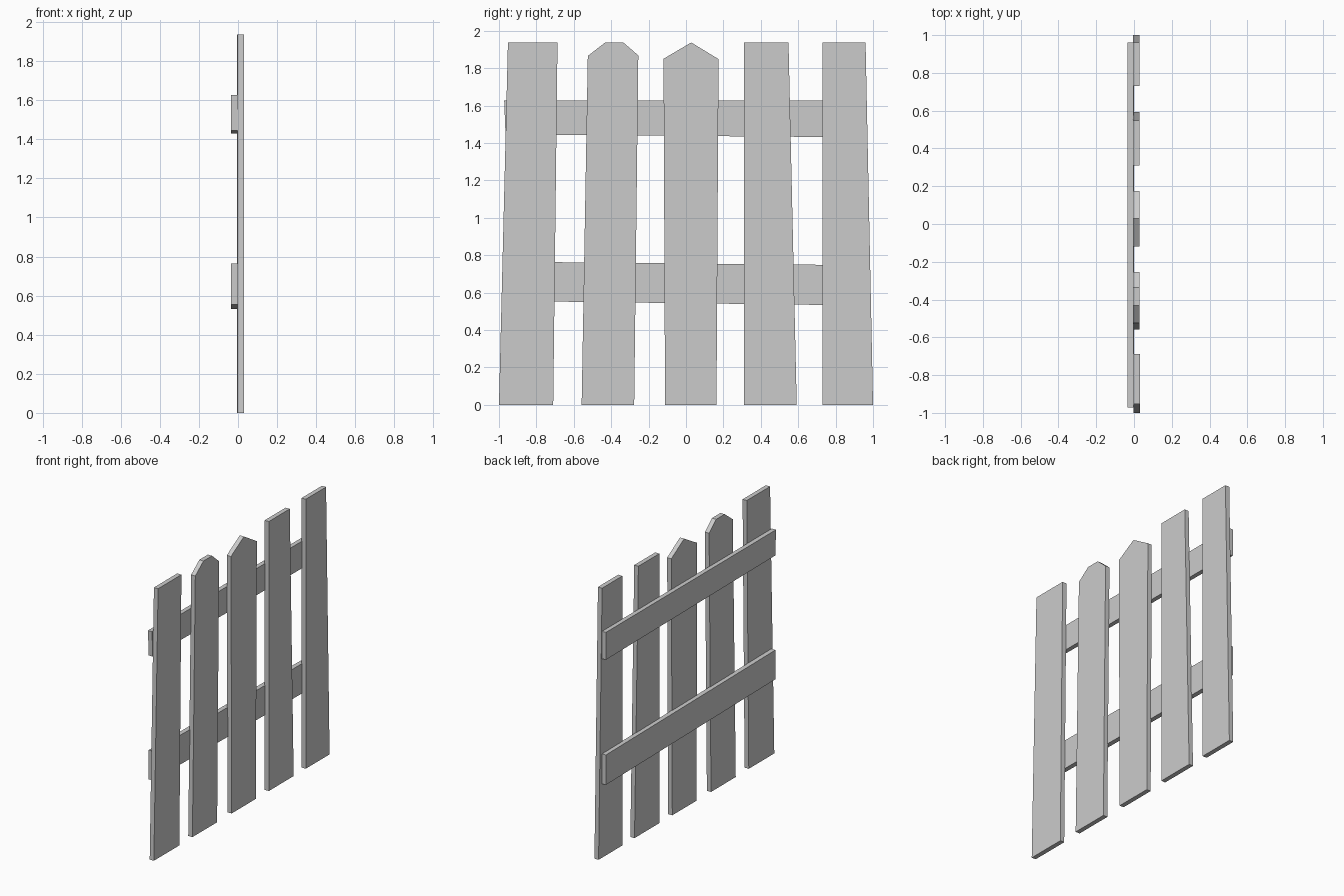
import bpy

if "Cube" in bpy.data.objects:
    bpy.data.objects.remove(bpy.data.objects["Cube"])


def board(name, outline, x0, x1):
    """Flat board: a (y, z) outline extruded from x0 to x1."""
    n = len(outline)
    verts = [(x, y, z) for x in (x0, x1) for y, z in outline]
    faces = [tuple(reversed(range(n))), tuple(range(n, 2 * n))]
    faces += [(i, (i + 1) % n, n + (i + 1) % n, n + i) for i in range(n)]
    mesh = bpy.data.meshes.new(name)
    mesh.from_pydata(verts, [], faces)
    mesh.update()
    obj = bpy.data.objects.new(name, mesh)
    bpy.context.collection.objects.link(obj)
    return obj


TOP = 1.937

# Upright pickets, each cut a little differently (counter-clockwise from bottom left)
pickets = [
    [(-1.0, 0), (-0.71, 0), (-0.687, TOP), (-0.952, TOP)],
    [(-0.558, 0), (-0.277, 0), (-0.255, 1.868), (-0.335, TOP),
     (-0.432, TOP), (-0.525, 1.865)],
    [(-0.112, 0), (0.163, 0), (0.174, 1.848), (0.028, TOP), (-0.12, 1.85)],
    [(0.31, 0), (0.592, 0), (0.548, TOP), (0.31, TOP)],
    [(0.73, 0), (1.0, 0), (0.96, TOP), (0.73, TOP)],
]
for i, outline in enumerate(pickets):
    shift = 0.003 if i == 0 else 0.0
    board(f"picket_{i + 1}", outline, -0.005 + shift, 0.028 + shift)

# Cross rails behind the pickets, sagging slightly to one side
board("upper_rail",
      [(-0.965, 1.445), (0.96, 1.43), (0.96, 1.627), (-0.972, 1.627)],
      -0.035, -0.003)
board("lower_rail",
      [(-0.965, 0.555), (0.96, 0.531), (0.96, 0.746), (-0.965, 0.765)],
      -0.035, -0.001)
